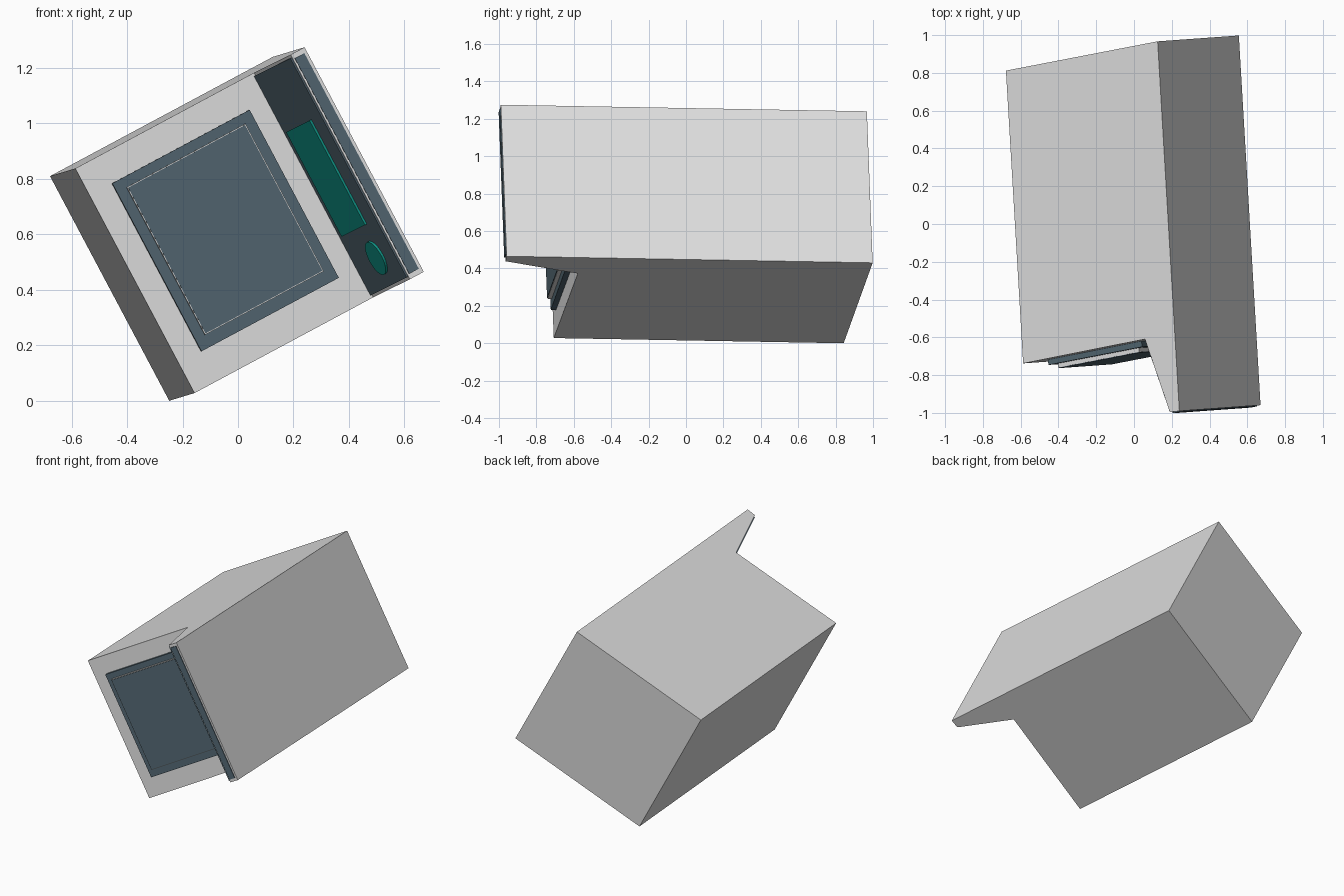
import bpy, bmesh, math
from mathutils import Vector

cube = bpy.data.objects.get("Cube")
if cube:
    bpy.data.objects.remove(cube)


def material(name, rgb):
    m = bpy.data.materials.new(name)
    m.use_nodes = True
    m.diffuse_color = (*rgb, 1)
    m.node_tree.nodes["Principled BSDF"].inputs["Base Color"].default_value = (*rgb, 1)
    return m


GREY = material("light_grey", (0.72, 0.72, 0.72))
SLATE = material("slate_blue", (0.082, 0.128, 0.16))
TEAL = material("teal", (0.005, 0.29, 0.235))

# Tilted frame of the case: height, depth and width axes from the lip corner
CORNER = Vector((0.24, -0.99, 1.275))
HEIGHT = Vector((-0.803, -0.155, -0.43))
DEPTH = Vector((-0.115, 1.957, -0.035))
WIDTH = Vector((0.43, 0.031, -0.81))


def case_point(h, d, w):
    return CORNER + HEIGHT * h + DEPTH * d + WIDTH * w


# Side profile (height, depth)
LIP_TOP, INNER = (0.062, 0.002), (0.197, 0.21)
PROFILE = [(0, 0), (0, 1), (1, 1), (1, 0.208), INNER, LIP_TOP]

SLOPE = case_point(*LIP_TOP, 0) - case_point(*INNER, 0)
SLOPE_NORMAL = WIDTH.cross(SLOPE).normalized()
if SLOPE_NORMAL.dot(HEIGHT) < 0:
    SLOPE_NORMAL.negate()


def slope_point(t, w, lift):
    return case_point(*INNER, w) + SLOPE * t + SLOPE_NORMAL * lift


def prism(name, bottom, top, mat):
    """Solid between two matching outlines."""
    bm = bmesh.new()
    lo = [bm.verts.new(p) for p in bottom]
    hi = [bm.verts.new(p) for p in top]
    bm.faces.new(lo)
    bm.faces.new(hi)
    for i in range(len(lo)):
        j = (i + 1) % len(lo)
        bm.faces.new((lo[i], lo[j], hi[j], hi[i]))
    bmesh.ops.recalc_face_normals(bm, faces=bm.faces)
    mesh = bpy.data.meshes.new(name)
    bm.to_mesh(mesh)
    bm.free()
    mesh.materials.append(mat)
    obj = bpy.data.objects.new(name, mesh)
    bpy.context.collection.objects.link(obj)
    return obj


def rectangle(u0, u1, w0, w1):
    return [(u0, w0), (u1, w0), (u1, w1), (u0, w1)]


def front_plate(name, outline, back, front, mat):
    prism(name, [case_point(h, back, w) for h, w in outline],
          [case_point(h, front, w) for h, w in outline], mat)


def slope_plate(name, outline, low, high, mat):
    prism(name, [slope_point(t, w, low) for t, w in outline],
          [slope_point(t, w, high) for t, w in outline], mat)


# Case with its projecting lip
prism("case", [case_point(h, d, 0) for h, d in PROFILE],
      [case_point(h, d, 1) for h, d in PROFILE], GREY)

# Screen: surround, raised panel and its thin face
front_plate("screen_surround", rectangle(0.283, 0.90, 0.12, 0.868), 0.215, 0.194, SLATE)
front_plate("screen_panel", rectangle(0.325, 0.858, 0.16, 0.817), 0.20, 0.183, GREY)
front_plate("screen_face", rectangle(0.329, 0.854, 0.164, 0.813), 0.184, 0.181, SLATE)

# Lip: end strip and sloping control panel
front_plate("lip_strip", rectangle(0.012, 0.055, 0.02, 0.98), 0.003, -0.002, SLATE)
slope_plate("control_panel", rectangle(0.0, 0.99, 0.012, 0.988), -0.003, 0.006, SLATE)

# Bar and round button on the control panel
slope_plate("bar_button", rectangle(0.10, 0.74, 0.265, 0.73), 0.0, 0.014, TEAL)
RADIUS, SIDES = 0.066, 32
circle = []
for i in range(SIDES):
    angle = math.tau * i / SIDES
    circle.append((0.58 + RADIUS / SLOPE.length * math.cos(angle),
                   0.866 + RADIUS / WIDTH.length * math.sin(angle)))
slope_plate("round_button", circle, 0.0, 0.014, TEAL)
